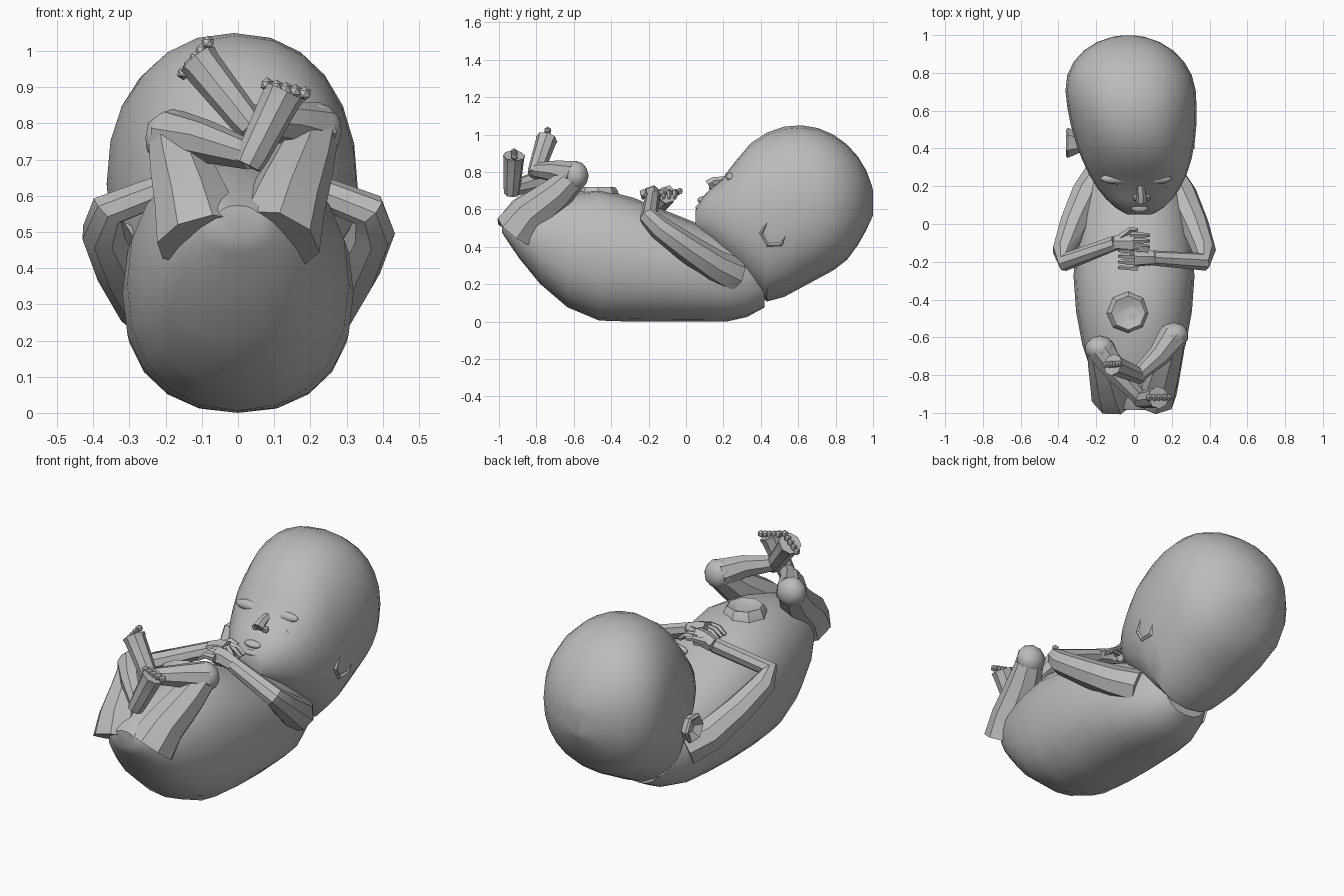
import bpy, bmesh
from math import sin, cos, pi, sqrt, copysign, radians
from mathutils import Vector

cube = bpy.data.objects.get("Cube")
if cube:
    bpy.data.objects.remove(cube, do_unlink=True)

skin = bpy.data.materials.new("skin_grey")
skin.use_nodes = True
grey = (.5, .5, .5, 1)
skin.diffuse_color = grey
skin.node_tree.nodes["Principled BSDF"].inputs["Base Color"].default_value = grey


def finish(name, bm, angle=35):
    bmesh.ops.recalc_face_normals(bm, faces=bm.faces)
    mesh = bpy.data.meshes.new(name)
    bm.to_mesh(mesh)
    bm.free()
    mesh.materials.append(skin)
    part = bpy.data.objects.new(name, mesh)
    bpy.context.collection.objects.link(part)
    bpy.ops.object.select_all(action='DESELECT')
    part.select_set(True)
    bpy.context.view_layer.objects.active = part
    bpy.ops.object.shade_smooth_by_angle(angle=radians(angle))
    return part


def circle(sides):
    return [(cos(2 * pi * k / sides), sin(2 * pi * k / sides)) for k in range(sides)]


def bridge(name, rings, angle=35):
    """Skin a list of point rings and cap both ends."""
    bm = bmesh.new()
    loops = [[bm.verts.new(point) for point in ring] for ring in rings]
    for first, second in zip(loops, loops[1:]):
        for i in range(len(first)):
            bm.faces.new((first[i - 1], first[i], second[i], second[i - 1]))
    bm.faces.new(loops[0])
    bm.faces.new(loops[-1])
    finish(name, bm, angle)


def loft(name, start, end, section, count, sides):
    """Rounded sections along y; section(y) gives low z, high z, centre x, half width."""
    def square(value):
        return copysign(abs(value) ** .9, value)

    rings = []
    for i in range(count):
        y = start + (end - start) * (1 - cos(pi * i / (count - 1))) / 2
        low, high, centre, half = section(y)
        rings.append([(centre + half * square(c), y,
                       max(0, (low + high + (high - low) * square(s)) / 2))
                      for c, s in circle(sides)])
    bridge(name, rings, angle=40)


def limb(name, path, thick, thin, sides=8):
    """Tube along a path, tapering evenly from thick to thin."""
    path = [Vector(point) for point in path]
    last = len(path) - 1
    up = Vector((.3, .2, 1))
    rings = []
    for i, point in enumerate(path):
        before, after = path[max(i - 1, 0)], path[min(i + 1, last)]
        along = ((point - before).normalized() + (after - point).normalized()).normalized()
        up = (up - along * up.dot(along)).normalized()
        over = along.cross(up)
        radius = thick + (thin - thick) * i / last
        rings.append([point + radius * (up * c + over * s) for c, s in circle(sides)])
    bridge(name, rings)


def blob(name, place, size, detail=2):
    bm = bmesh.new()
    bmesh.ops.create_icosphere(bm, subdivisions=detail, radius=1)
    part = finish(name, bm)
    part.location, part.scale = place, size


def torso_section(y):
    """Curled back, sloping chest and rounded rump."""
    rump = max(0, -.4 - y)
    low = 1.4 * rump ** 2 + .54 * max(0, y - .28)
    high = .71 - .4 * max(0, y + .4) - .4 * rump ** 2
    return low, high, 0, .32 * sqrt(1 - ((y + .25) / .75) ** 2)


def head_section(y):
    """Neck, upturned face and large round skull, turned a little aside."""
    low = max(.54 - y, .54 * (y - .28) + 4.5 * max(0, y - .8) ** 2)
    if y < .25:
        high = .55 + .55 * sqrt(y - .045)
    else:
        high = .6 + .45 * sqrt(1 - ((y - .6) / .41) ** 2)
    reach = .3 if y > .7 else .66
    return low, high, .03 * cos(pi * y), .345 * sqrt(1 - ((y - .7) / reach) ** 2)


loft("torso", -.985, .42, torso_section, count=13, sides=20)
loft("head", .051, .999, head_section, count=17, sides=24)

# Nose, lips and chin
limb("nose", [(.03, .24, .76), (.04, .15, .75), (.04, .12, .73)], .02, .03, sides=6)
blob("upper_lip", (.03, .09, .65), (.05, .03, .02))
blob("lower_lip", (.03, .08, .61), (.05, .03, .02))
blob("chin", (.03, .08, .54), (.06, .03, .04))

# Navel stump with a sunken top
navel = [(.66, .12), (.71, .1), (.72, .09), (.7, .04)]
bridge("navel", [[(r * c - .03, r * s - .47, z) for c, s in circle(8)] for z, r in navel], angle=25)

for label, side in (("left", 1), ("right", -1)):
    # Paired face parts
    blob(label + "_nostril", (.04 + side * .03, .14, .72), (.02, .02, .02), detail=1)
    blob(label + "_eyelid", (.03 + side * .1, .19, .7), (.05, .02, .03))
    blob(label + "_brow", (.01 + side * .1, .24, .77), (.09, .03, .03))
    blob(label + "_cheek", (.03 + side * .09, .16, .6), (.06, .06, .07))

    # Ear: shallow hexagonal cup
    ear = [(.26, .05), (.33, .08), (.34, .07), (.31, .03)]
    bridge(label + "_ear", [[(side * x - .02, .45 + side * .02 + r * c, .47 + r * s)
                             for c, s in circle(6)] for x, r in ear], angle=25)

    # Arm folded over the chest, the right hand resting higher
    wrist = Vector((side * .1, -.14 - side * .04, .66))
    arm = [(.17, .25, .25), (.25, .15, .3), (.32, 0, .4), (.37, -.14, .5), (.36, -.2, .56)]
    limb(label + "_arm", [(side * x, y, z) for x, y, z in arm] + [wrist], .1, .04)

    # Hand: palm, four curled fingers and a thumb
    def reach(inward, y, z):
        return wrist + Vector((-side * inward, y, z))

    limb(label + "_palm", [wrist, reach(.06, 0, .02), reach(.1, 0, .02)], .04, .05, sides=6)
    for k in range(4):
        y = .03 * k - .05
        limb(f"{label}_finger_{k + 1}",
             [reach(.08, y, .03), reach(.14, y, .03), reach(.18, y, 0)], .02, .01, sides=5)
    limb(label + "_thumb", [reach(.03, .03, .02), reach(.08, .07, .04), reach(.12, .07, .03)],
         .02, .01, sides=5)

# Legs drawn up with the shins crossed: side, knee, ankle, ball of foot
legs = {
    "left": (1, (.21, -.59, .78), (.02, -.8, .81), (-.1, -.75, .96)),
    "right": (-1, (-.18, -.66, .76), (.04, -.93, .71), (.12, -.92, .87)),
}
for label, (side, *joints) in legs.items():
    knee, ankle, ball = map(Vector, joints)
    hip = Vector((side * .1, -.9, .48))
    bulge = Vector((0, -.02, .01))
    limb(label + "_thigh", [hip, hip.lerp(knee, .3) + bulge, hip.lerp(knee, .7), knee], .13, .07)
    blob(label + "_knee", knee, (.08, .07, .08))
    limb(label + "_shin", [knee, knee.lerp(ankle, .4) + bulge, ankle], .08, .04)

    # Foot with a row of toes across its end
    along = (ball - ankle).normalized()
    across = along.cross(Vector((0, 1, 0))).normalized()
    limb(label + "_foot", [ankle - along * .03, ankle, ankle.lerp(ball, .5), ball,
                           ball + along * .02], .04, .06)
    for k in range(5):
        toe = ball + along * (.04 - .006 * k) + across * (k - 2) * .026
        blob(f"{label}_toe_{k + 1}", toe, (.02, .02, .02), detail=1)
